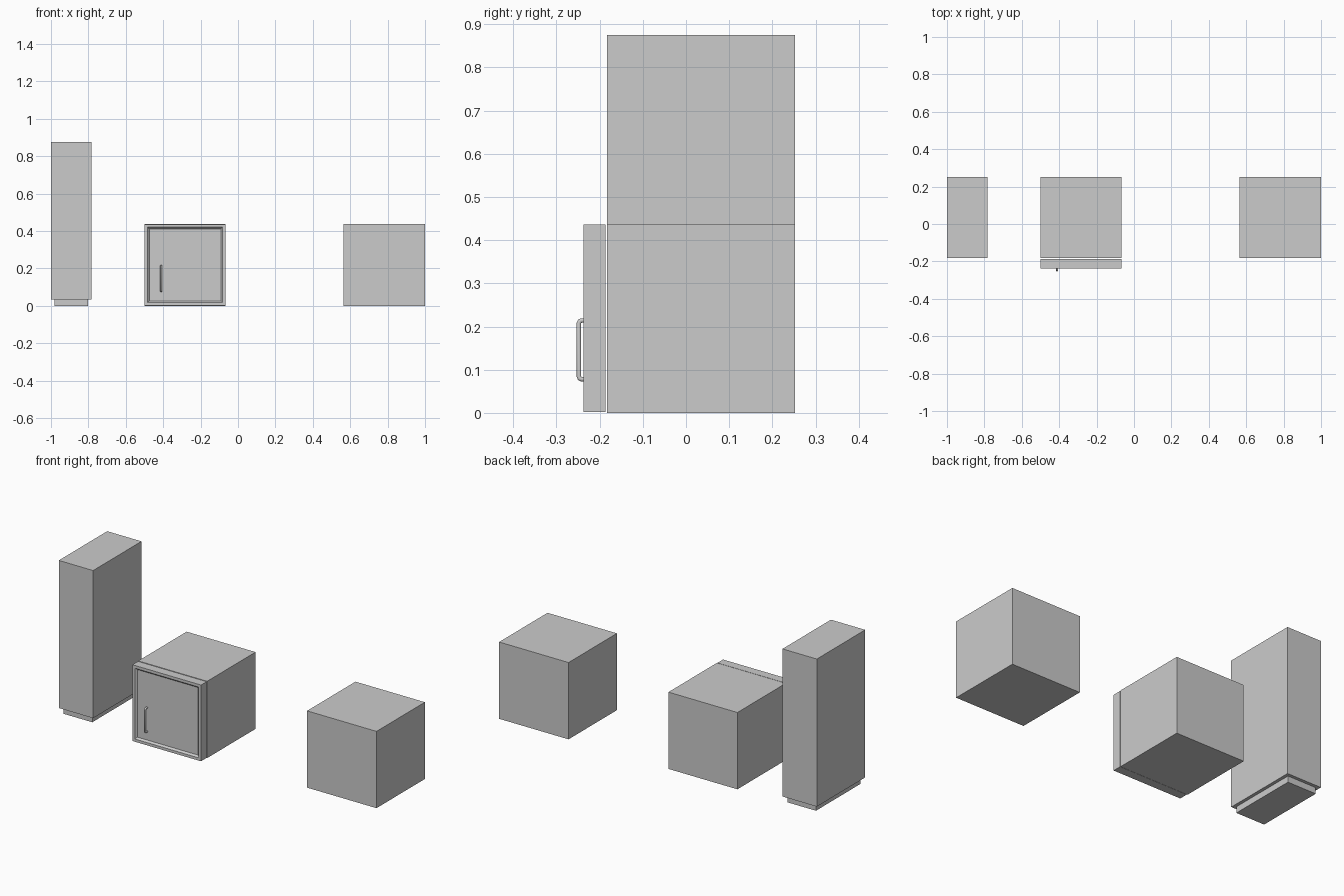
import bpy, bmesh
from mathutils import Vector

if "Cube" in bpy.data.objects:
    bpy.data.objects.remove(bpy.data.objects["Cube"])


def box(name, lo, hi, panel=False):
    """Box between two corners; optionally with a recessed front panel."""
    lo, hi = Vector(lo), Vector(hi)
    bm = bmesh.new()
    bmesh.ops.create_cube(bm, size=1)
    bmesh.ops.scale(bm, vec=hi - lo, verts=bm.verts)
    bmesh.ops.translate(bm, vec=(lo + hi) / 2, verts=bm.verts)
    if panel:
        bm.normal_update()
        front = [f for f in bm.faces if f.normal.y < -0.9]
        # flat rim, sloped moulding, then flat panel
        bmesh.ops.inset_region(bm, faces=front, thickness=0.022)
        bmesh.ops.inset_region(bm, faces=front, thickness=0.013, depth=-0.01)
    me = bpy.data.meshes.new(name)
    bm.to_mesh(me)
    bm.free()
    ob = bpy.data.objects.new(name, me)
    bpy.context.collection.objects.link(ob)
    return ob


BACK, FRONT = 0.252, -0.183

# Tall narrow cabinet on its plinth
box("tall_cabinet", (-1, FRONT, 0.035), (-0.784, BACK, 0.875))
box("tall_cabinet_plinth", (-0.982, FRONT + 0.018, 0), (-0.802, BACK - 0.018, 0.035))

# Low cabinet with framed door
box("low_cabinet", (-0.5, FRONT, 0), (-0.066, BACK, 0.437))
box("door", (-0.499, -0.237, 0.002), (-0.067, -0.187, 0.436), panel=True)

# Plain cube cabinet
box("cube_cabinet", (0.563, FRONT, 0), (1, BACK, 0.437))

# Door handle: rounded bracket swept as a tube
X, Y0, Y1, Z0, Z1, R = -0.411, -0.232, -0.248, 0.078, 0.214, 0.006
path = [(Y0, Z0), (Y1 + R, Z0), (Y1 + 0.3 * R, Z0 + 0.3 * R), (Y1, Z0 + R),
        (Y1, Z1 - R), (Y1 + 0.3 * R, Z1 - 0.3 * R), (Y1 + R, Z1), (Y0, Z1)]
cu = bpy.data.curves.new("door_handle", 'CURVE')
cu.dimensions = '3D'
cu.bevel_depth = 0.0055
cu.bevel_resolution = 3
cu.use_fill_caps = True
sp = cu.splines.new('POLY')
sp.points.add(len(path) - 1)
for p, (y, z) in zip(sp.points, path):
    p.co = (X, y, z, 1)
handle = bpy.data.objects.new("door_handle", cu)
bpy.context.collection.objects.link(handle)
